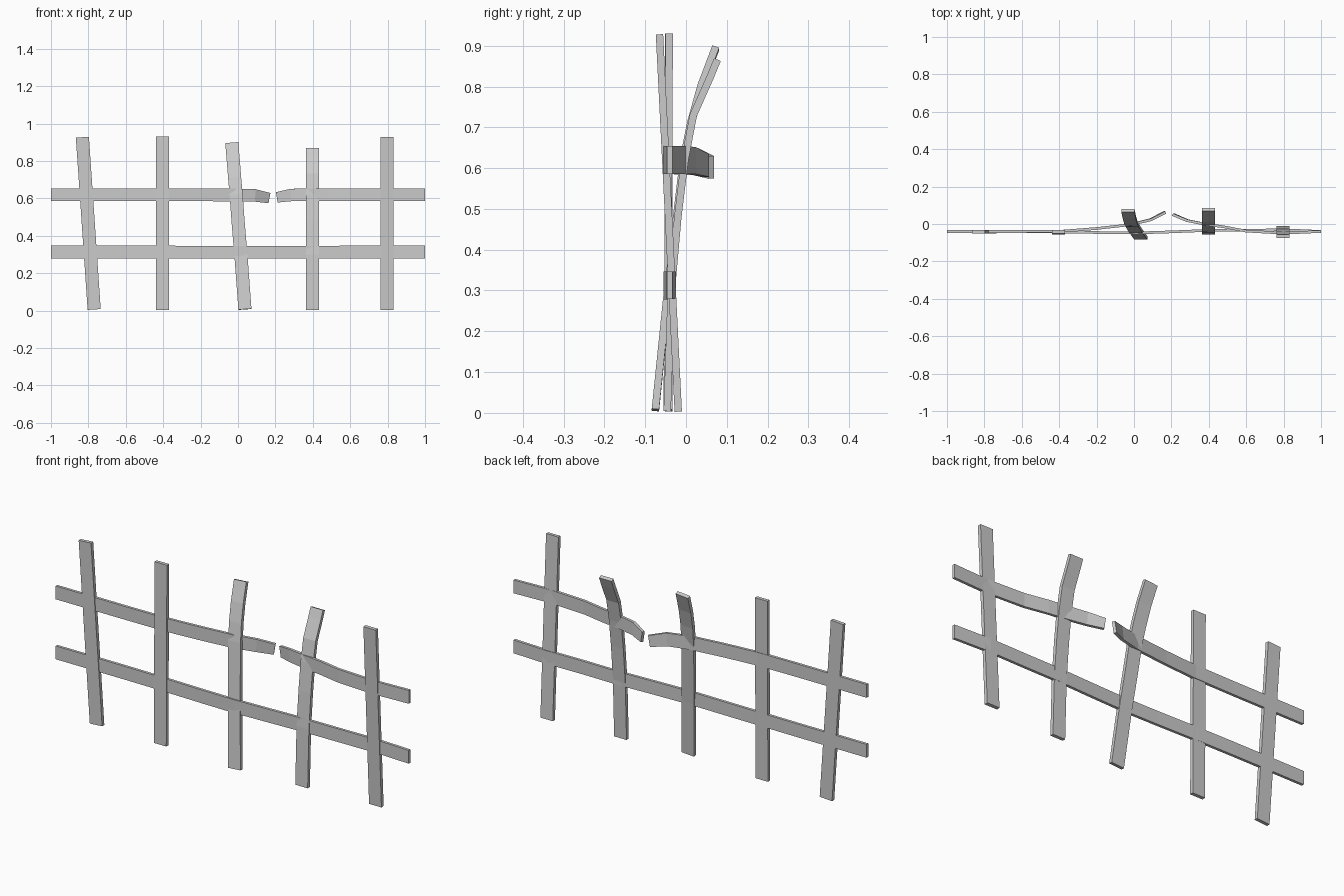
import bpy, bmesh
from mathutils import Vector


def board(name, path, width, thick):
    """Sweep a flat rectangular section along (x, y, z[, width]) points."""
    pts = [Vector(p[:3]) for p in path]
    bm = bmesh.new()
    rings = []
    for i, p in enumerate(pts):
        d1 = (p - pts[i - 1]).normalized() if i else Vector()
        d2 = (pts[i + 1] - p).normalized() if i < len(pts) - 1 else Vector()
        t = (d1 + d2).normalized()
        w = t.cross(Vector((0, 1, 0))).normalized()
        n = t.cross(w)
        half = (path[i][3] if len(path[i]) > 3 else width) / 2
        rings.append([bm.verts.new(p + w * half * a + n * thick / 2 * b)
                      for a, b in ((-1, -1), (1, -1), (1, 1), (-1, 1))])
    for r, s in zip(rings, rings[1:]):
        for k in range(4):
            j = (k + 1) % 4
            bm.faces.new((r[k], r[j], s[j], s[k]))
    bm.faces.new(rings[0])
    bm.faces.new(rings[-1])
    bmesh.ops.recalc_face_normals(bm, faces=bm.faces)
    me = bpy.data.meshes.new(name)
    bm.to_mesh(me)
    bm.free()
    ob = bpy.data.objects.new(name, me)
    bpy.context.collection.objects.link(ob)
    return ob


# Upright pickets, two of them bent backwards near the break
pickets = {
    "picket_far_left": [(-0.769, -0.042, 0.006), (-0.832, -0.042, 0.927)],
    "picket_left": [(-0.403, -0.046, 0.004), (-0.403, -0.041, 0.93)],
    "picket_middle_bent": [(0.037, -0.075, 0.007), (0.016, -0.046, 0.29),
                           (0.001, -0.024, 0.47), (-0.01, -0.006, 0.62),
                           (-0.018, 0.012, 0.71), (-0.025, 0.037, 0.80),
                           (-0.033, 0.073, 0.895)],
    "picket_right_bent": [(0.398, -0.046, 0.004), (0.398, -0.036, 0.30),
                          (0.398, -0.02, 0.48), (0.398, -0.003, 0.62),
                          (0.398, 0.018, 0.73), (0.398, 0.058, 0.82),
                          (0.398, 0.077, 0.866)],
    "picket_far_right": [(0.797, -0.019, 0.003), (0.797, -0.065, 0.928)],
}
for name, path in pickets.items():
    board(name, path, 0.07, 0.018)

# Lower rail, following the leaning pickets
board("lower_rail", [(-1, -0.04, 0.313), (-0.6, -0.04, 0.313), (-0.4, -0.042, 0.313),
                     (-0.17, -0.046, 0.312), (0.015, -0.048, 0.312),
                     (0.2, -0.042, 0.312), (0.4, -0.034, 0.312), (0.6, -0.034, 0.313),
                     (0.8, -0.031, 0.313), (1, -0.04, 0.313)], 0.068, 0.014)

# Upper rail, snapped in two with both ends curling back
board("upper_rail_left", [(-1, -0.04, 0.62), (-0.6, -0.04, 0.62), (-0.38, -0.038, 0.62),
                          (-0.2, -0.024, 0.619), (-0.02, -0.004, 0.618),
                          (0.09, 0.023, 0.616, 0.066), (0.165, 0.062, 0.602, 0.056)],
      0.068, 0.014)
board("upper_rail_right", [(0.21, 0.05, 0.606, 0.056), (0.285, 0.018, 0.618, 0.066),
                           (0.39, -0.003, 0.62), (0.48, -0.015, 0.62),
                           (0.6, -0.038, 0.62), (0.8, -0.049, 0.62), (1, -0.04, 0.62)],
      0.068, 0.014)
